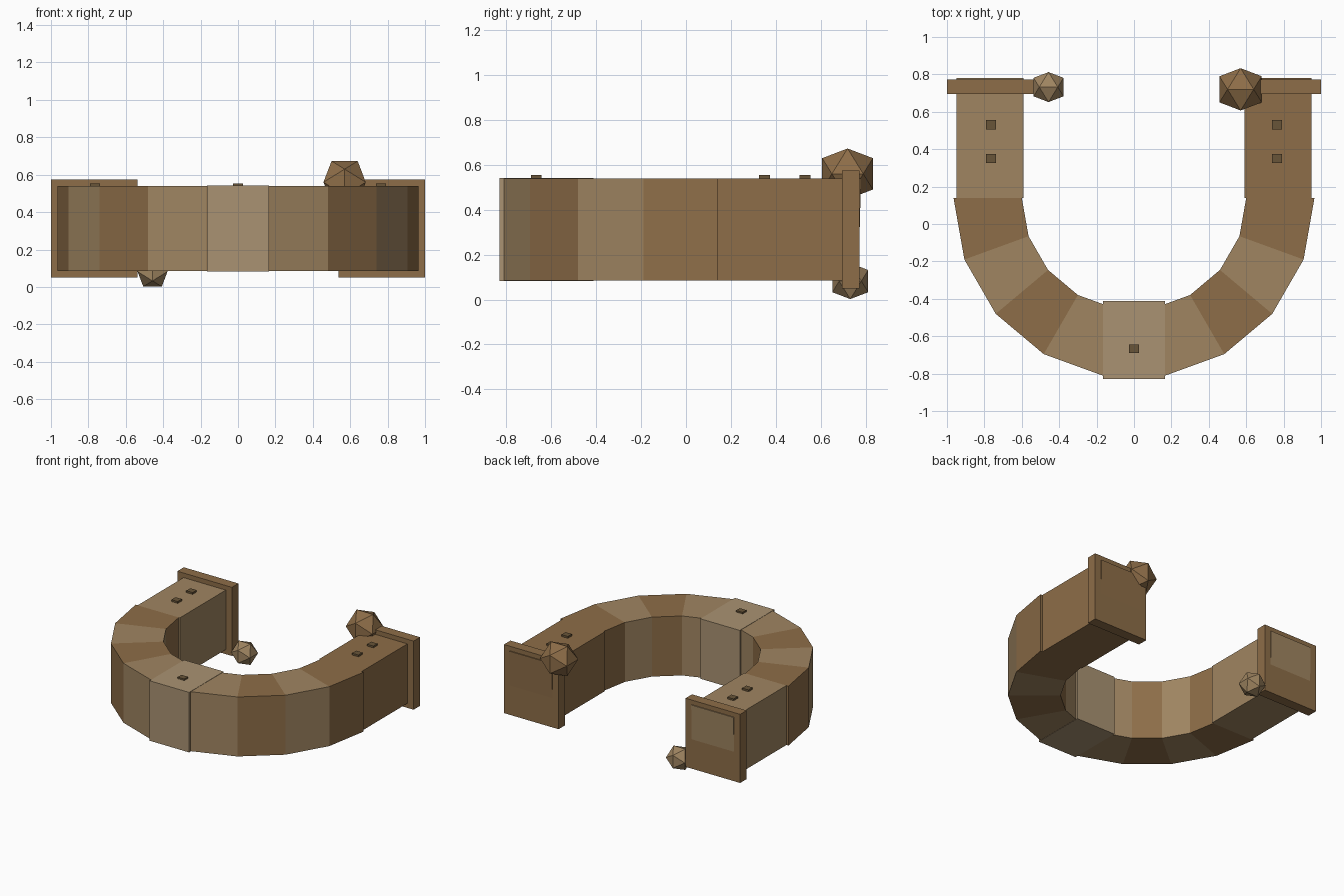
import bpy, bmesh, math
from mathutils import Vector

if "Cube" in bpy.data.objects:
    bpy.data.objects.remove(bpy.data.objects["Cube"])

Z0, Z1 = 0.085, 0.54      # underside and top of the horseshoe body
CY = 0.14                 # centre of the curved part


def material(name, rgb):
    m = bpy.data.materials.new(name)
    m.diffuse_color = (*rgb, 1)
    m.use_nodes = True
    m.node_tree.nodes["Principled BSDF"].inputs["Base Color"].default_value = m.diffuse_color
    return m


DARK = material("dark_wood", (0.27, 0.155, 0.065))
LIGHT = material("light_wood", (0.35, 0.235, 0.12))
PALE = material("pale_wood", (0.40, 0.29, 0.17))
STUD = material("stud_brown", (0.14, 0.09, 0.04))


def hull(name, points, mat):
    """Flat-faced convex solid through the given points."""
    bm = bmesh.new()
    for p in points:
        bm.verts.new(p)
    bmesh.ops.convex_hull(bm, input=bm.verts)
    bmesh.ops.dissolve_limit(bm, angle_limit=0.002, verts=bm.verts, edges=bm.edges)
    bmesh.ops.recalc_face_normals(bm, faces=bm.faces)
    me = bpy.data.meshes.new(name)
    bm.to_mesh(me)
    bm.free()
    me.materials.append(mat)
    ob = bpy.data.objects.new(name, me)
    bpy.context.collection.objects.link(ob)
    return ob


def box(name, x, y, z, mat):
    return hull(name, [(a, b, c) for a in x for b in y for c in z], mat)


def gem(name, centre, reach, mat):
    """Icosahedron whose extent along each axis is +-reach."""
    s = reach * 2 / (1 + math.sqrt(5))
    pts = []
    for a in (-s, s):
        for b in (-reach, reach):
            pts += [(a, 0, b), (0, b, a), (b, a, 0)]
    return hull(name, [Vector(centre) + Vector(p) for p in pts], mat)


# Curved part: nine wedge blocks, alternating tones
for i in range(9):
    pts = []
    for deg in (180 + 20 * i, 200 + 20 * i):
        a = math.radians(deg)
        for r in (0.60, 0.965):
            for z in (Z0, Z1):
                pts.append((r * math.cos(a), CY + r * math.sin(a), z))
    hull(f"arch_block_{i + 1}", pts, LIGHT if i % 2 else DARK)

# Keystone at the middle of the curve
box("keystone", (-0.167, 0.167), (-0.83, -0.412), (Z0 - 0.002, Z1 + 0.002), PALE)

# Legs, end plates and studs on both sides
for side, s, mat in (("left", -1, LIGHT), ("right", 1, DARK)):
    leg = [(s * x, y, z) for x in (0.59, 0.948)
           for y, z in ((CY, Z0), (CY, Z1), (0.768, Z0), (0.78, Z1))]
    hull(f"{side}_leg", leg, mat)
    box(f"{side}_end_plate", (s * 0.538, s * 1.0), (0.695, 0.773), (0.05, 0.575), DARK)
    for n, y in enumerate((0.35, 0.53)):
        box(f"{side}_stud_{n + 1}", (s * 0.738, s * 0.792), (y - 0.025, y + 0.025),
            (Z1 - 0.02, 0.554), STUD)
box("keystone_stud", (-0.028, 0.028), (-0.69, -0.645), (Z1 - 0.02, 0.554), STUD)

# Faceted knobs beside the end plates
gem("large_knob", (0.57, 0.72, 0.56), 0.113, DARK)
gem("small_knob", (-0.457, 0.732, 0.082), 0.08, LIGHT)
